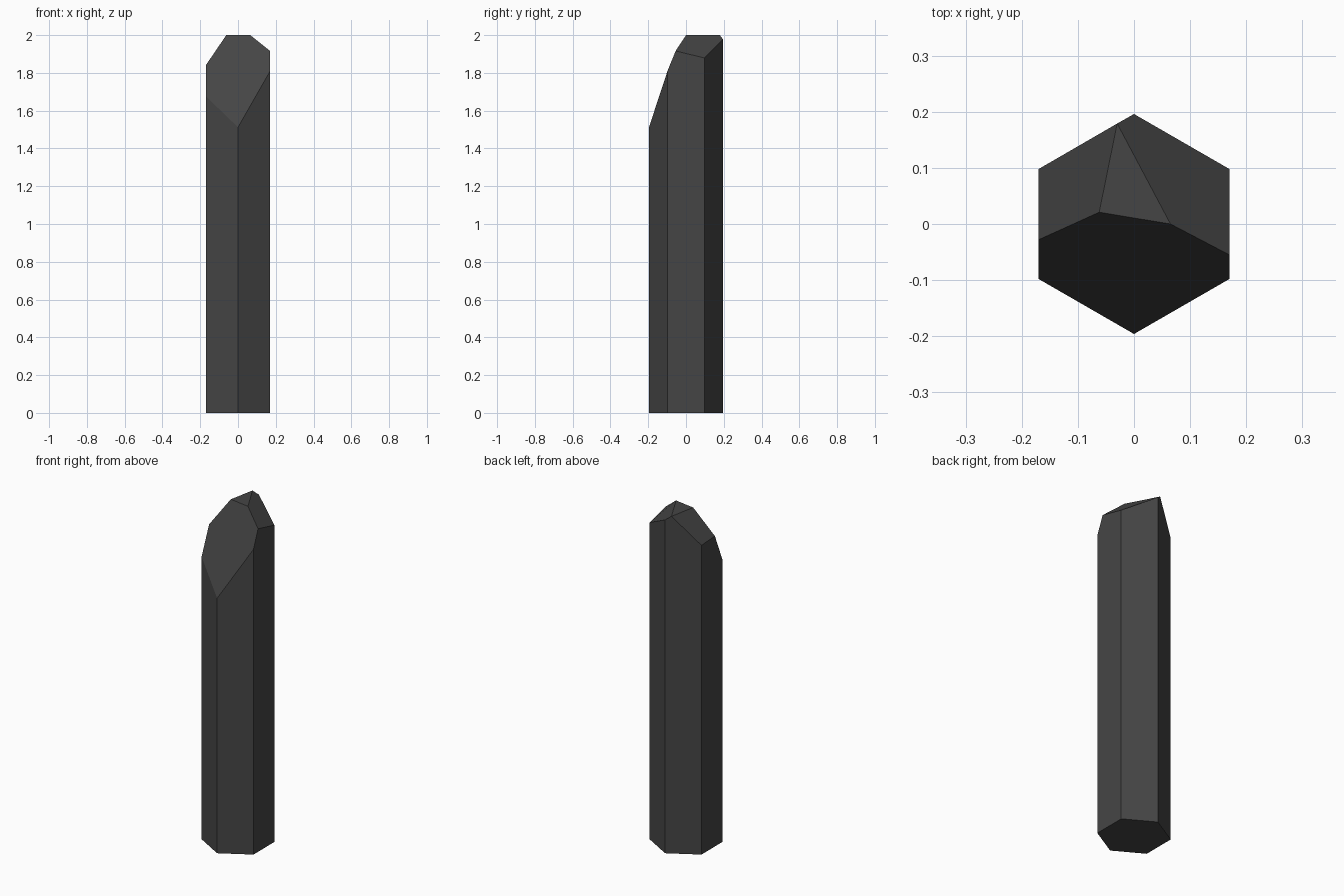
import bpy
import bmesh

if "Cube" in bpy.data.objects:
    bpy.data.objects.remove(bpy.data.objects["Cube"])

# One dark charcoal colour
mat = bpy.data.materials.new("dark_charcoal")
mat.diffuse_color = (0.06, 0.06, 0.06, 1)
mat.use_nodes = True
mat.node_tree.nodes["Principled BSDF"].inputs["Base Color"].default_value = mat.diffuse_color

# Upper rim, anticlockwise from the front corner: x, y, z
RIM = [
    (0, -0.196, 1.512),       # 0 front corner
    (0.17, -0.098, 1.81),     # 1 front right corner
    (0.17, -0.055, 1.916),    # 2 ridge on right side
    (0.17, 0.098, 1.879),     # 3 back right corner
    (0, 0.196, 1.977),        # 4 back corner
    (-0.03, 0.179, 2.0),      # 5 peak on back left side
    (-0.17, 0.098, 1.834),    # 6 back left corner
    (-0.17, -0.028, 1.841),   # 7 ridge on left side
    (-0.17, -0.098, 1.676),   # 8 front left corner
]
CORNERS = [0, 1, 3, 4, 6, 8]

bm = bmesh.new()
rim = [bm.verts.new(p) for p in RIM]
base = [bm.verts.new((RIM[i][0], RIM[i][1], 0)) for i in CORNERS]
tip_l = bm.verts.new((-0.062, 0.021, 2.0))
tip_r = bm.verts.new((0.065, 0.0, 2.0))

# Shaft sides and base
for k, start in enumerate(CORNERS):
    end = CORNERS[(k + 1) % 6] or len(RIM)
    top = [rim[i % len(RIM)] for i in range(start, end + 1)]
    bm.faces.new([base[k], base[(k + 1) % 6]] + top[::-1])
bm.faces.new(base[::-1])

# Crystal tip: large front facet, right and left facets, flat peak
bm.faces.new([rim[0], rim[1], rim[2], tip_r, tip_l, rim[7], rim[8]])
bm.faces.new([rim[2], rim[3], rim[4], rim[5], tip_r])
bm.faces.new([rim[5], rim[6], rim[7], tip_l])
bm.faces.new([tip_l, tip_r, rim[5]])

bmesh.ops.recalc_face_normals(bm, faces=bm.faces)
mesh = bpy.data.meshes.new("crystal_shard")
bm.to_mesh(mesh)
bm.free()
mesh.materials.append(mat)
bpy.context.collection.objects.link(bpy.data.objects.new("crystal_shard", mesh))
